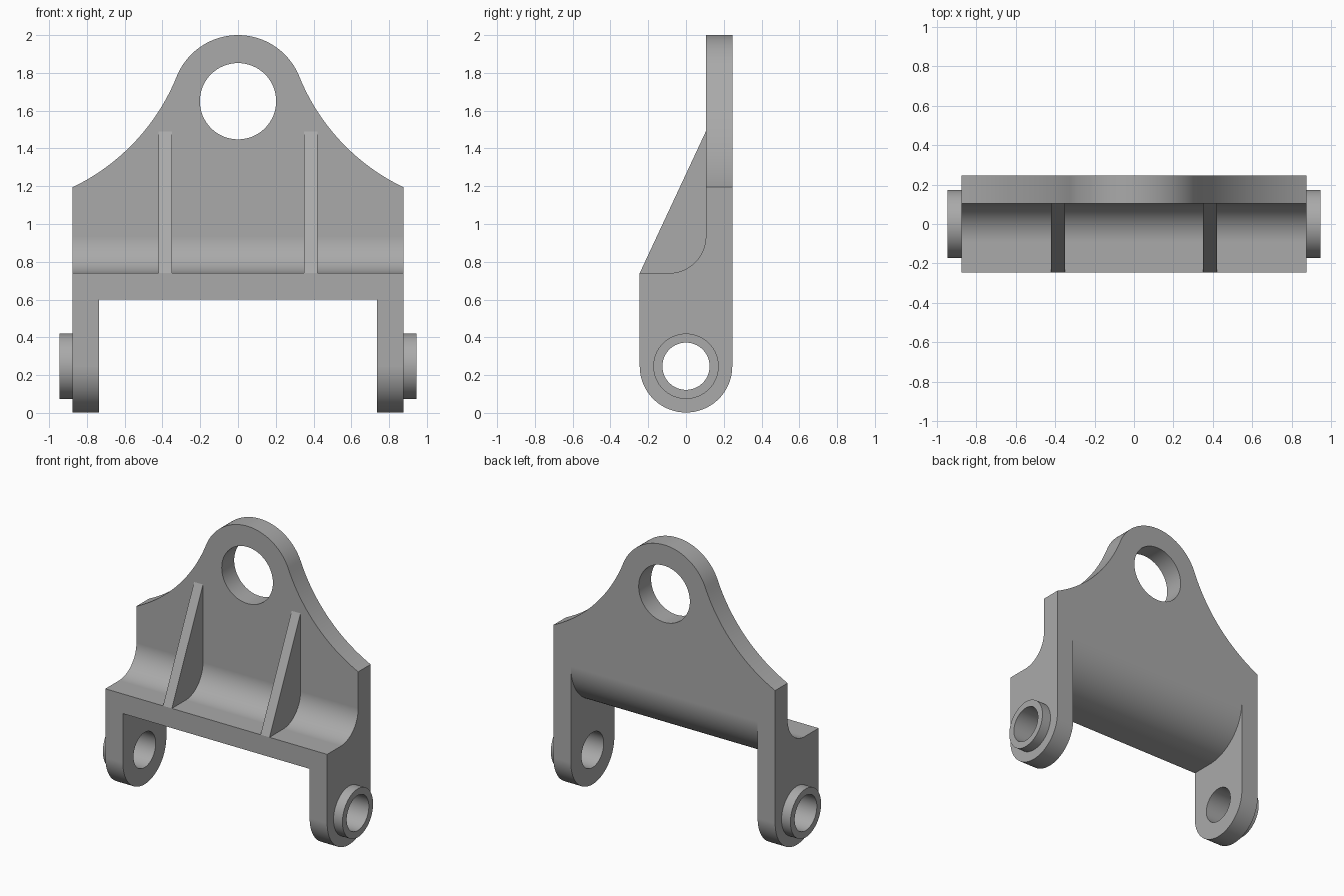
import bpy, bmesh, math
from mathutils import Vector

cube = bpy.data.objects.get("Cube")
if cube:
    bpy.data.objects.remove(cube, do_unlink=True)

# Single grey metal
metal = bpy.data.materials.new("grey metal")
metal.use_nodes = True
grey = (0.4, 0.4, 0.4, 1)
metal.diffuse_color = grey
metal.node_tree.nodes["Principled BSDF"].inputs["Base Color"].default_value = grey


def arc(cx, cy, r, start, end, n):
    """Points on an arc, angles in degrees."""
    angles = [math.radians(start + (end - start) * i / n) for i in range(n + 1)]
    return [(cx + r * math.cos(a), cy + r * math.sin(a)) for a in angles]


def prism(name, points, axis, lo, hi):
    """Extrude a (y, z) profile along x, or an (x, z) profile along y."""
    place = (lambda p, d: (d, p[0], p[1])) if axis == "x" else (lambda p, d: (p[0], d, p[1]))
    bm = bmesh.new()
    face = bm.faces.new([bm.verts.new(place(p, lo)) for p in points])
    grown = bmesh.ops.extrude_face_region(bm, geom=[face])["geom"]
    shift = Vector(place((0, 0), hi - lo))
    bmesh.ops.translate(bm, vec=shift, verts=[g for g in grown if isinstance(g, bmesh.types.BMVert)])
    bmesh.ops.recalc_face_normals(bm, faces=bm.faces)
    mesh = bpy.data.meshes.new(name)
    bm.to_mesh(mesh)
    bm.free()
    mesh.materials.append(metal)
    obj = bpy.data.objects.new(name, mesh)
    bpy.context.collection.objects.link(obj)
    return obj


def combine(target, other, operation):
    """Apply a boolean and discard the second part."""
    bpy.context.view_layer.objects.active = target
    mod = target.modifiers.new(operation.lower(), "BOOLEAN")
    mod.operation, mod.solver, mod.object = operation, "EXACT", other
    bpy.ops.object.modifier_apply(modifier=mod.name)
    bpy.data.objects.remove(other, do_unlink=True)


WIDTH, INNER = 0.875, 0.737      # half width, inside of the ears
FRONT, STEP, BACK = -0.245, 0.105, 0.245
LEDGE, BEND_Z = 0.74, 0.935      # ledge height, top of the bend
BEND_R = BEND_Z - LEDGE
BEND_Y = STEP - BEND_R
PIN_Z, EYE_Z, EYE_R = 0.247, 1.65, 0.35

# Lifting plate: rounded top flowing tangentially into concave shoulders
lean = 22
a = math.radians(lean)
px, pz = EYE_R * math.cos(a) - WIDTH, EYE_Z + EYE_R * math.sin(a) - 1.195
R = -(px * px + pz * pz) / (2 * (px * math.cos(a) + pz * math.sin(a)))
sx, sz = (R + EYE_R) * math.cos(a), EYE_Z + (R + EYE_R) * math.sin(a)
foot = math.degrees(math.atan2(1.195 - sz, WIDTH - sx)) % 360
shoulder = arc(sx, sz, R, foot, 180 + lean, 28)
outline = [(WIDTH, BEND_Z)] + shoulder + arc(0, EYE_Z, EYE_R, lean, 180 - lean, 48)[1:-1]
outline += [(-x, z) for x, z in reversed(shoulder)] + [(-WIDTH, BEND_Z)]
body = prism("bracket_body", outline, "y", STEP, BACK)

# Bent sheet that turns the plate forward into the ledge
inside = arc(BEND_Y, BEND_Z, BEND_R, 0, -90, 24)
outside = arc(BEND_Y, BEND_Z, BACK - BEND_Y, -90, 0, 24)
sheet = inside + [(FRONT, LEDGE), (FRONT, BEND_Z - BACK + BEND_Y)] + outside
combine(body, prism("bent_sheet", sheet, "x", -INNER, INNER), "UNION")

# Ears and stiffening ribs on both sides
ear = inside + [(FRONT, LEDGE)] + arc(0, PIN_Z, BACK, 180, 360, 48) + [(BACK, BEND_Z)]
rib = [(FRONT, LEDGE), (STEP, 1.49), (0.18, 1.4), (0.18, 0.9), (0, 0.68), (-0.2, 0.68)]
for side in (-1, 1):
    def span(lo, hi):
        return sorted((side * lo, side * hi))
    combine(body, prism("ear", ear, "x", *span(INNER, WIDTH)), "UNION")
    combine(body, prism("rib", rib, "x", *span(0.35, 0.42)), "UNION")
    boss = arc(0, PIN_Z, 0.173, 0, 360, 64)[:-1]
    combine(body, prism("pin_boss", boss, "x", *span(0.8, 0.945)), "UNION")

# Pin bore through both ears, and the lifting eye
bore = arc(0, PIN_Z, 0.125, 0, 360, 64)[:-1]
combine(body, prism("pin_bore", bore, "x", -1.2, 1.2), "DIFFERENCE")
eye = arc(0, EYE_Z, 0.202, 0, 360, 64)[:-1]
combine(body, prism("lifting_eye", eye, "y", -0.5, 0.5), "DIFFERENCE")

# Smooth curves, crisp edges, flat faces kept flat
body.select_set(True)
bpy.context.view_layer.objects.active = body
bpy.ops.object.shade_smooth_by_angle(angle=math.radians(25))
weighted = body.modifiers.new("flat_faces", "WEIGHTED_NORMAL")
weighted.keep_sharp = True
